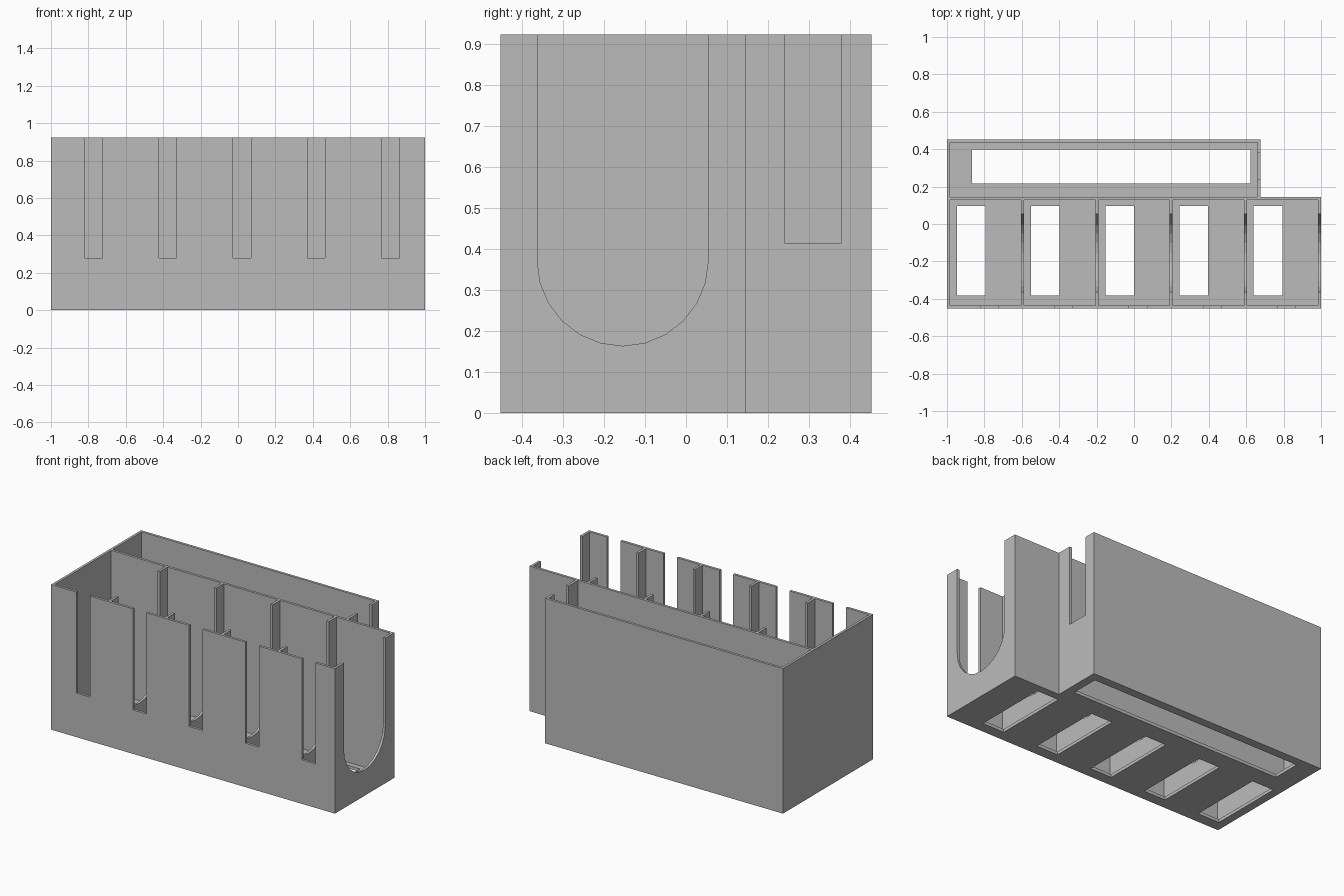
import bpy
import bmesh
from math import sin, cos, pi
from mathutils import Vector

if "Cube" in bpy.data.objects:
    bpy.data.objects.remove(bpy.data.objects["Cube"], do_unlink=True)

WALL, FLOOR, TOP = 0.016, 0.02, 0.923
FRONT, BACK, MIDDLE = -0.453, 0.453, 0.145
REAR_END = 0.676            # right end of the shorter rear bay
CELLS = 5
PITCH = (2 - WALL) / CELLS

grey = bpy.data.materials.new("plain grey")
grey.use_nodes = True
grey.diffuse_color = (0.5, 0.5, 0.5, 1)
grey.node_tree.nodes["Principled BSDF"].inputs["Base Color"].default_value = (0.5, 0.5, 0.5, 1)


def prism(bm, outline, depth):
    """Extrude a closed 3D outline along the depth vector."""
    face = bm.faces.new([bm.verts.new(p) for p in outline])
    new = bmesh.ops.extrude_face_region(bm, geom=[face])["geom"]
    bmesh.ops.translate(bm, vec=Vector(depth),
                        verts=[v for v in new if isinstance(v, bmesh.types.BMVert)])


def box(bm, x0, x1, y0, y1, z0, z1):
    prism(bm, [(x0, y0, z0), (x1, y0, z0), (x1, y1, z0), (x0, y1, z0)], (0, 0, z1 - z0))


def make_object(name, bm):
    bmesh.ops.recalc_face_normals(bm, faces=bm.faces)
    mesh = bpy.data.meshes.new(name)
    bm.to_mesh(mesh)
    bm.free()
    mesh.materials.append(grey)
    obj = bpy.data.objects.new(name, mesh)
    bpy.context.scene.collection.objects.link(obj)
    return obj


def cut(target, bm):
    """Subtract the shapes in bm from the target for good."""
    cutter = make_object("cutter", bm)
    cutter.hide_render = True
    mod = target.modifiers.new("cut", "BOOLEAN")
    mod.operation = "DIFFERENCE"
    mod.solver = "EXACT"
    mod.object = cutter
    bpy.context.view_layer.update()
    result = bpy.data.meshes.new_from_object(
        target.evaluated_get(bpy.context.evaluated_depsgraph_get()))
    target.modifiers.clear()
    target.data = result
    bpy.data.objects.remove(cutter, do_unlink=True)


# Solid body: long front block with a shorter rear bay
bm = bmesh.new()
prism(bm, [(-1, FRONT, 0), (1, FRONT, 0), (1, MIDDLE, 0),
           (REAR_END, MIDDLE, 0), (REAR_END, BACK, 0), (-1, BACK, 0)], (0, 0, TOP))
body = make_object("divided_holder", bm)

# Cavities: five front cells and the rear bay
bm = bmesh.new()
for i in range(CELLS):
    x = -1 + WALL + i * PITCH
    box(bm, x, x + PITCH - WALL, FRONT + WALL, MIDDLE - WALL, FLOOR, 1.2)
box(bm, -1 + WALL, REAR_END - WALL, MIDDLE, BACK - WALL, FLOOR, 1.2)
cut(body, bm)

# Floor openings
bm = bmesh.new()
for i in range(CELLS):
    x = -0.947 + i * PITCH
    box(bm, x, x + 0.153, -0.383, 0.096, -0.1, 0.1)
box(bm, -0.866, 0.623, 0.216, 0.398, -0.1, 0.1)
cut(body, bm)

# Tall slots in the front wall
bm = bmesh.new()
for i in range(CELLS):
    x = -0.82 + i * PITCH
    box(bm, x, x + 0.095, FRONT - 0.1, FRONT + 0.1, 0.28, 1.2)
cut(body, bm)

# Round-bottomed notch through the dividers and the left end wall
bm = bmesh.new()
radius, cy, cz, steps = 0.2085, -0.1545, 0.372, 12
arc = [(-0.8, cy - radius * cos(pi * i / steps), cz - radius * sin(pi * i / steps))
       for i in range(steps + 1)]
prism(bm, arc + [(-0.8, cy + radius, 1.2), (-0.8, cy - radius, 1.2)], (2, 0, 0))
cut(body, bm)

# Square slot in the end wall of the rear bay
bm = bmesh.new()
box(bm, REAR_END - 0.1, REAR_END + 0.1, 0.24, 0.38, 0.415, 1.2)
cut(body, bm)
